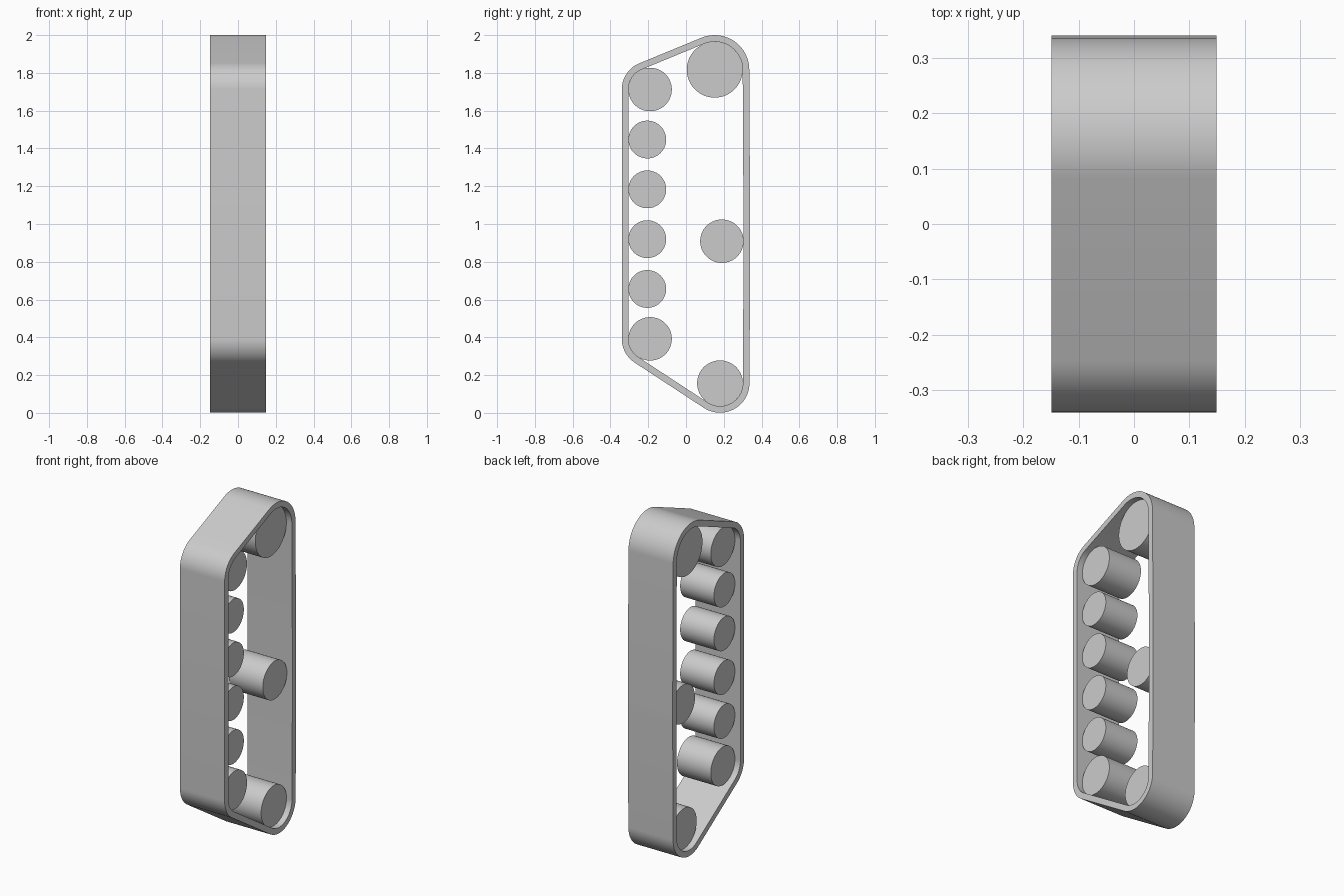
import bpy, bmesh, math

if "Cube" in bpy.data.objects:
    bpy.data.objects.remove(bpy.data.objects["Cube"])

BELT_HALF = 0.149    # half width of the belt along x
WHEEL_HALF = 0.1125  # half width of the wheels along x
THICK = 0.035        # belt thickness

grey = bpy.data.materials.new("light grey")
grey.diffuse_color = (0.6, 0.6, 0.6, 1)
grey.use_nodes = True
grey.node_tree.nodes["Principled BSDF"].inputs["Base Color"].default_value = grey.diffuse_color

# wheels the belt wraps, counterclockwise: (name, y, z, radius)
OUTER = [
    ("bottom_wheel", 0.180, 0.157, 0.121),
    ("back_idler_wheel", 0.190, 0.909, 0.115),
    ("top_wheel", 0.152, 1.817, 0.148),
    ("front_upper_wheel", -0.190, 1.712, 0.115),
    ("front_lower_wheel", -0.190, 0.392, 0.115),
]
# row of small wheels along the front run
ROW = [("front_small_wheel_%d" % (i + 1), -0.205, 0.656 + i * 0.2637, 0.100)
       for i in range(4)]


def finish(name, bm):
    bmesh.ops.recalc_face_normals(bm, faces=bm.faces)
    mesh = bpy.data.meshes.new(name)
    bm.to_mesh(mesh)
    bm.free()
    mesh.materials.append(grey)
    ob = bpy.data.objects.new(name, mesh)
    bpy.context.collection.objects.link(ob)
    bpy.ops.object.select_all(action='DESELECT')
    ob.select_set(True)
    bpy.context.view_layer.objects.active = ob
    bpy.ops.object.shade_smooth_by_angle(angle=math.radians(30))
    return ob


def wheel(name, y, z, r, n=64):
    bm = bmesh.new()
    ring = [bm.verts.new((-WHEEL_HALF, y + r * math.cos(2 * math.pi * i / n),
                          z + r * math.sin(2 * math.pi * i / n))) for i in range(n)]
    face = bm.faces.new(ring)
    ext = bmesh.ops.extrude_face_region(bm, geom=[face], use_keep_orig=True)
    top = [v for v in ext["geom"] if isinstance(v, bmesh.types.BMVert)]
    bmesh.ops.translate(bm, verts=top, vec=(2 * WHEEL_HALF, 0, 0))
    finish(name, bm)


def tangent_angle(a, b):
    """Outward normal angle of the belt run from wheel a to wheel b."""
    dy, dz = b[1] - a[1], b[2] - a[2]
    return math.atan2(dz, dy) - math.acos((a[3] - b[3]) / math.hypot(dy, dz))


def belt():
    # arcs around each wheel, joined by straight tangent runs
    path = []
    for i, w in enumerate(OUTER):
        a0 = tangent_angle(OUTER[i - 1], w)
        a1 = tangent_angle(w, OUTER[(i + 1) % len(OUTER)])
        sweep = (a1 - a0) % (2 * math.pi)
        steps = max(2, math.ceil(sweep / math.radians(5)))
        path += [(w, a0 + sweep * k / steps) for k in range(steps + 1)]
    bm = bmesh.new()
    loops = []
    for x, t in ((-BELT_HALF, 0), (-BELT_HALF, THICK), (BELT_HALF, THICK), (BELT_HALF, 0)):
        loops.append([bm.verts.new((x, w[1] + (w[3] + t) * math.cos(a),
                                    w[2] + (w[3] + t) * math.sin(a))) for w, a in path])
    n = len(path)
    for j in range(4):
        p, q = loops[j], loops[(j + 1) % 4]
        for i in range(n):
            k = (i + 1) % n
            bm.faces.new((p[i], p[k], q[k], q[i]))
    finish("track_belt", bm)


belt()
for w in OUTER + ROW:
    wheel(*w)
